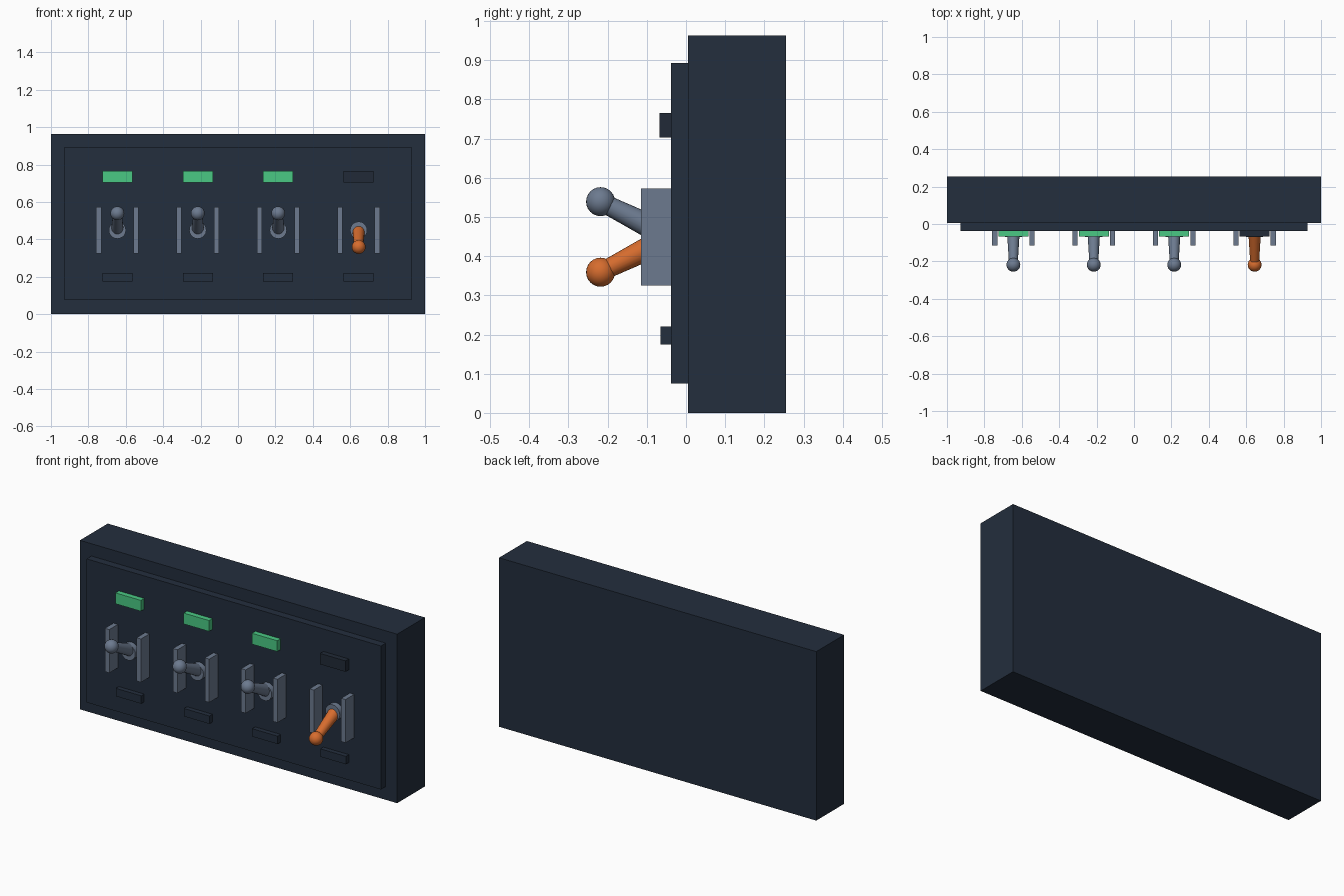
import bpy
import math
from mathutils import Vector

old = bpy.data.objects.get("Cube")
if old:
    bpy.data.objects.remove(old, do_unlink=True)


def material(name, rgb):
    """Flat material from 0-255 sRGB values."""
    lin = [((c / 255 + 0.055) / 1.055) ** 2.4 for c in rgb]
    m = bpy.data.materials.new(name)
    m.use_nodes = True
    m.diffuse_color = (*lin, 1)
    m.node_tree.nodes["Principled BSDF"].inputs["Base Color"].default_value = (*lin, 1)
    return m


DARK = material("dark slate", (35, 46, 61))
OFF = material("unlit lamp", (33, 42, 55))
GREY = material("steel grey", (108, 122, 143))
GREEN = material("lamp green", (74, 201, 132))
ORANGE = material("signal orange", (214, 108, 46))


def finish(name, mat, smooth=False):
    ob = bpy.context.object
    ob.name = name
    ob.data.materials.append(mat)
    if smooth:
        bpy.ops.object.shade_smooth_by_angle(angle=math.radians(40))
    return ob


def box(name, mat, x, y, z):
    """Box from (min, max) ranges on each axis."""
    bpy.ops.mesh.primitive_cube_add(size=1, location=[sum(r) / 2 for r in (x, y, z)])
    bpy.context.object.scale = [r[1] - r[0] for r in (x, y, z)]
    bpy.ops.object.transform_apply(location=False, rotation=False, scale=True)
    return finish(name, mat)


def rod(name, mat, start, end, r1, r2):
    """Round, optionally tapered rod between two points."""
    start, end = Vector(start), Vector(end)
    axis = end - start
    bpy.ops.mesh.primitive_cone_add(
        vertices=20, radius1=r1, radius2=r2, depth=axis.length,
        location=(start + end) / 2,
        rotation=axis.to_track_quat("Z", "Y").to_euler())
    return finish(name, mat, True)


# Housing and raised front plate
FACE = -0.038
box("housing", DARK, (-1, 1), (0.005, 0.255), (0, 0.963))
box("front_plate", DARK, (-0.928, 0.928), (FACE, 0.005), (0.075, 0.893))

# Four switches, the last one thrown down and unlit
PIVOT_Z = 0.449
for i in range(4):
    cx = -0.645 + 0.43 * i
    thrown = i == 3
    n = i + 1
    wide = (cx - 0.08, cx + 0.08)

    # Lamp above and label plate below
    box(f"lamp_{n}", OFF if thrown else GREEN, wide, (-0.068, FACE), (0.703, 0.765))
    box(f"label_plate_{n}", DARK, wide, (-0.065, FACE), (0.175, 0.22))

    # Guard rails either side
    for side, label in ((-1, "right"), (1, "left")):
        gx = cx + side * 0.1
        box(f"guard_rail_{label}_{n}", GREY, (gx - 0.014, gx + 0.014),
            (-0.115, FACE), (0.325, 0.572))

    # Collar, lever and ball tip
    rod(f"collar_{n}", GREY, (cx, FACE, PIVOT_Z), (cx, -0.07, PIVOT_Z), 0.046, 0.046)
    lever_mat = ORANGE if thrown else GREY
    tip = (cx, -0.218, PIVOT_Z + (-0.09 if thrown else 0.09))
    rod(f"lever_{n}", lever_mat, (cx, FACE, PIVOT_Z), tip, 0.034, 0.023)
    bpy.ops.mesh.primitive_uv_sphere_add(segments=24, ring_count=12, radius=0.037, location=tip)
    finish(f"lever_tip_{n}", lever_mat, True)
